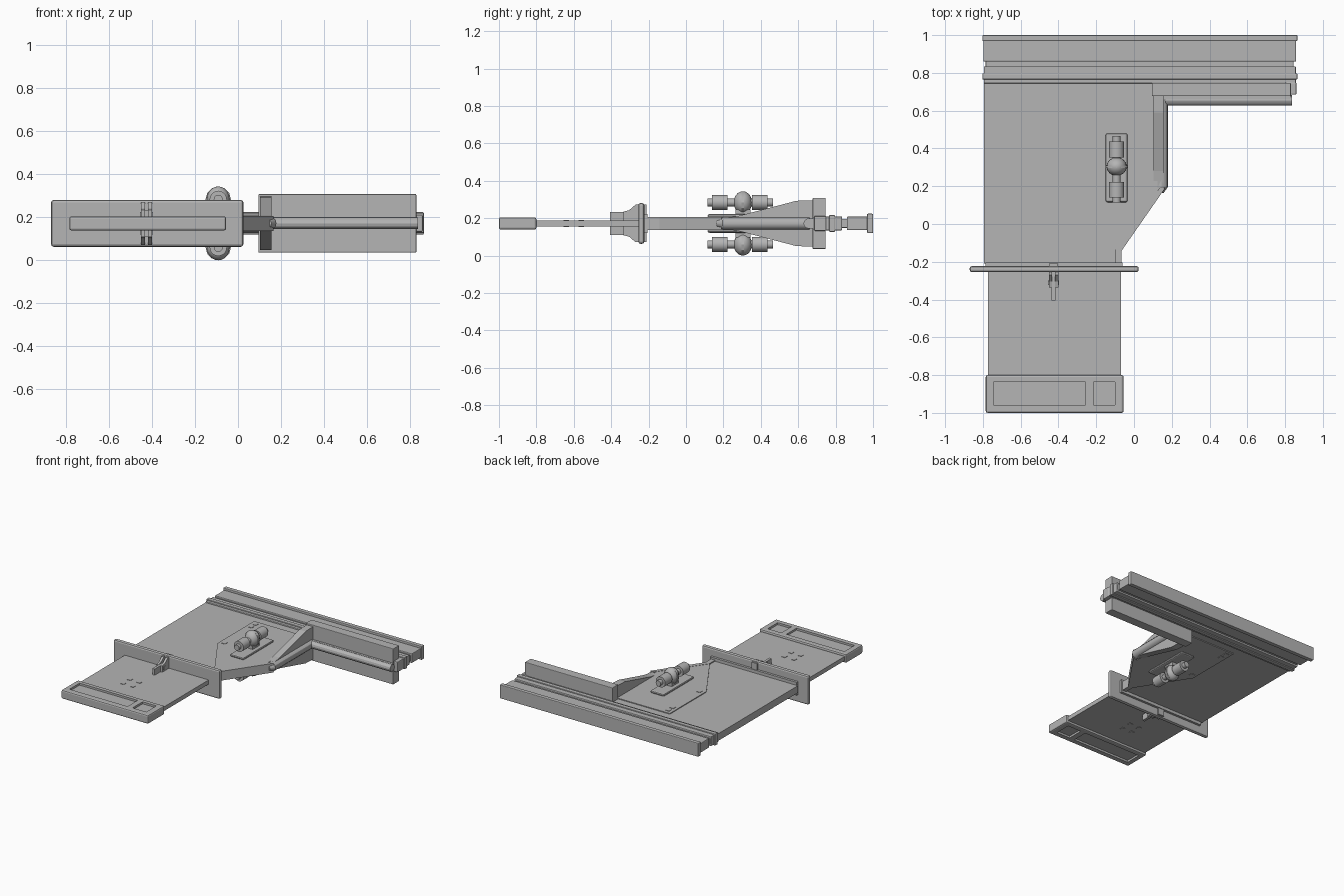
import bpy, bmesh, math
from mathutils import Matrix, Vector

if "Cube" in bpy.data.objects:
    bpy.data.objects.remove(bpy.data.objects["Cube"])

ZC = 0.172  # height of the mid plane; the model mirrors above and below it

grey = bpy.data.materials.new("mid_grey")
grey.diffuse_color = (0.46, 0.46, 0.46, 1)
grey.use_nodes = True
grey.node_tree.nodes["Principled BSDF"].inputs["Base Color"].default_value = grey.diffuse_color


def finish(name, bm, bevel=0, smooth=False):
    bmesh.ops.recalc_face_normals(bm, faces=bm.faces[:])
    me = bpy.data.meshes.new(name)
    bm.to_mesh(me)
    bm.free()
    ob = bpy.data.objects.new(name, me)
    bpy.context.collection.objects.link(ob)
    me.materials.append(grey)
    if bevel:
        m = ob.modifiers.new("bevel", 'BEVEL')
        m.width, m.segments, m.limit_method = bevel, 2, 'ANGLE'
    if smooth:
        bpy.context.view_layer.objects.active = ob
        ob.select_set(True)
        bpy.ops.object.shade_smooth_by_angle()
        ob.select_set(False)
    return ob


def prism(name, pts, lo, hi, axis='z', bevel=0):
    """Extrude a flat outline; heights are measured from the mid plane."""
    bm = bmesh.new()

    def place(p, h):
        if axis == 'z':
            return (p[0], p[1], ZC + h)
        return (h, p[0], ZC + p[1])
    a = [bm.verts.new(place(p, lo)) for p in pts]
    b = [bm.verts.new(place(p, hi)) for p in pts]
    bm.faces.new(a)
    bm.faces.new(b[::-1])
    for i in range(len(pts)):
        j = (i + 1) % len(pts)
        bm.faces.new((a[i], b[i], b[j], a[j]))
    return finish(name, bm, bevel)


def box(name, x0, x1, y0, y1, lo, hi=None, bevel=0):
    if hi is None:
        lo, hi = -lo, lo
    return prism(name, [(x0, y0), (x1, y0), (x1, y1), (x0, y1)], lo, hi, bevel=bevel)


def rod(name, p, q, r, sides=16, r2=None):
    p, q = Vector(p), Vector(q)
    d = q - p
    rot = d.to_track_quat('Z', 'Y').to_matrix().to_4x4()
    bm = bmesh.new()
    bmesh.ops.create_cone(bm, cap_ends=True, segments=sides, radius1=r,
                          radius2=r if r2 is None else r2, depth=d.length,
                          matrix=Matrix.Translation((p + q) / 2 + Vector((0, 0, ZC))) @ rot)
    return finish(name, bm, smooth=True)


# Main slab with the arm reaching to the right
prism("main_slab", [(-0.795, -0.21), (-0.07, -0.21), (-0.07, -0.14), (0.16, 0.2),
                    (0.16, 0.66), (0.83, 0.66), (0.83, 0.8), (-0.795, 0.8)], -0.027, 0.027)

# Narrow sheet and end handle with recessed windows on both sides
box("front_sheet", -0.772, -0.068, -0.82, -0.2, 0.016)
handle = box("end_handle", -0.785, -0.055, -1, -0.8, 0.033, bevel=0.01)
for s in (1, -1):
    for k, (x0, x1) in enumerate([(-0.745, -0.257), (-0.215, -0.1)]):
        lo, hi = sorted((s * 0.018, s * 0.06))
        cutter = box("handle_cutter", x0, x1, -0.957, -0.837, lo, hi)
        cutter.hide_render = True
        cutter.hide_viewport = True
        m = handle.modifiers.new("window", 'BOOLEAN')
        m.operation, m.solver, m.object = 'DIFFERENCE', 'EXACT', cutter

# Cross guard with chamfered rim
box("cross_guard", -0.87, 0.025, -0.255, -0.223, 0.109, bevel=0.012)
box("guard_collar", -0.785, -0.06, -0.225, -0.205, 0.05)

# Rails along the back: x ends, y range, half thickness
rails = [("rail_ridge", -0.803, 0.865, 0.765, 0.797, 0.045),
         ("rail_band", -0.795, 0.857, 0.745, 0.835, 0.037),
         ("rail_groove", -0.785, 0.845, 0.83, 0.865, 0.024),
         ("rail_bar", -0.797, 0.858, 0.86, 0.975, 0.036),
         ("rail_lip", -0.803, 0.865, 0.968, 1.0, 0.052)]
for n, x0, x1, y0, y1, h in rails:
    box(n, x0, x1, y0, y1, h, bevel=0.005)

# Tall fence wall on the arm, its fin and the edge rods
box("fence_wall", 0.095, 0.83, 0.677, 0.747, 0.136, bevel=0.004)
box("fence_end_cap", 0.80, 0.86, 0.685, 0.75, 0.04, bevel=0.006)
top = [(0.19, 0.028), (0.28, 0.04), (0.59, 0.121), (0.68, 0.124)]
prism("fence_fin", top + [(y, -h) for y, h in reversed(top)], 0.102, 0.155, axis='x')
rod("fin_rod", (0.145, 0.195, 0), (0.145, 0.66, 0), 0.034, 12)
rod("fin_rod_tip", (0.145, 0.2, 0), (0.14, 0.165, 0), 0.034, 12, 0.016)
rod("fence_rod", (0.145, 0.655, 0), (0.837, 0.655, 0), 0.027, 12)
prism("edge_strip", [(-0.1, -0.21), (-0.066, -0.21), (-0.066, -0.142), (0.165, 0.19),
                     (0.135, 0.19), (-0.1, -0.135)], -0.035, 0.035)

for s, side in ((1, "upper"), (-1, "lower")):
    def layer(name, pts, a, b, bevel=0):
        lo, hi = sorted((s * a, s * b))
        return prism(side + "_" + name, pts, lo, hi, bevel=bevel)

    def block(name, x0, x1, y0, y1, a, b, bevel=0):
        return layer(name, [(x0, y0), (x1, y0), (x1, y1), (x0, y1)], a, b, bevel)

    # Shaped cover panel with small square studs
    layer("cover_panel", [(-0.34, 0.68), (-0.34, 0.24), (-0.105, -0.135), (-0.07, -0.135),
                          (0.125, 0.16), (0.125, 0.68)], 0.02, 0.033)
    for y in (0.64, 0.59, 0.27):
        block("panel_stud", -0.317, -0.287, y - 0.015, y + 0.015, 0.03, 0.036)
    for x in (-0.515, -0.435):
        for y in (-0.64, -0.56):
            block("sheet_stud", x - 0.014, x + 0.014, y - 0.014, y + 0.014, 0.014, 0.019)

    # Pivot unit: base, two drums with pins, central ball and collar
    cx, cz = -0.092, s * 0.112
    block("pivot_base", -0.15, -0.034, 0.115, 0.48, 0.03, 0.05, 0.01)
    block("pivot_post", cx - 0.03, cx + 0.03, 0.265, 0.345, 0.04, 0.075)
    rod(side + "_pivot_axle", (cx, 0.115, cz), (cx, 0.465, cz), 0.021)
    for y0, y1 in ((0.14, 0.222), (0.352, 0.437)):
        rod(side + "_pivot_drum", (cx, y0, cz), (cx, y1, cz), 0.04, 20)
    rod(side + "_pivot_collar", (cx, 0.297, cz), (cx, 0.311, cz), 0.059, 12)
    bm = bmesh.new()
    bmesh.ops.create_uvsphere(bm, u_segments=16, v_segments=10, radius=0.06,
                              matrix=Matrix.Translation((cx, 0.304, ZC + cz))
                              @ Matrix.Diagonal((0.9, 0.82, 1, 1)))
    finish(side + "_pivot_ball", bm, smooth=True)

    # Guard clip: two stepped cheeks and a narrow tongue between them
    cheek = [(-0.255, 0.01), (-0.335, 0.01), (-0.335, s * 0.063),
             (-0.305, s * 0.07), (-0.27, s * 0.1), (-0.255, s * 0.1)]
    cheek[0], cheek[1] = (-0.255, s * 0.01), (-0.335, s * 0.01)
    for x in (-0.451, -0.418):
        prism(side + "_clip_cheek", cheek, x, x + 0.017, axis='x')
    block("clip_tongue", -0.436, -0.416, -0.405, -0.25, 0.01, 0.062)
    block("clip_cross_pin", -0.456, -0.396, -0.322, -0.3, 0.03, 0.052)
    block("clip_rear", -0.45, -0.402, -0.227, -0.21, 0.02, 0.1)
